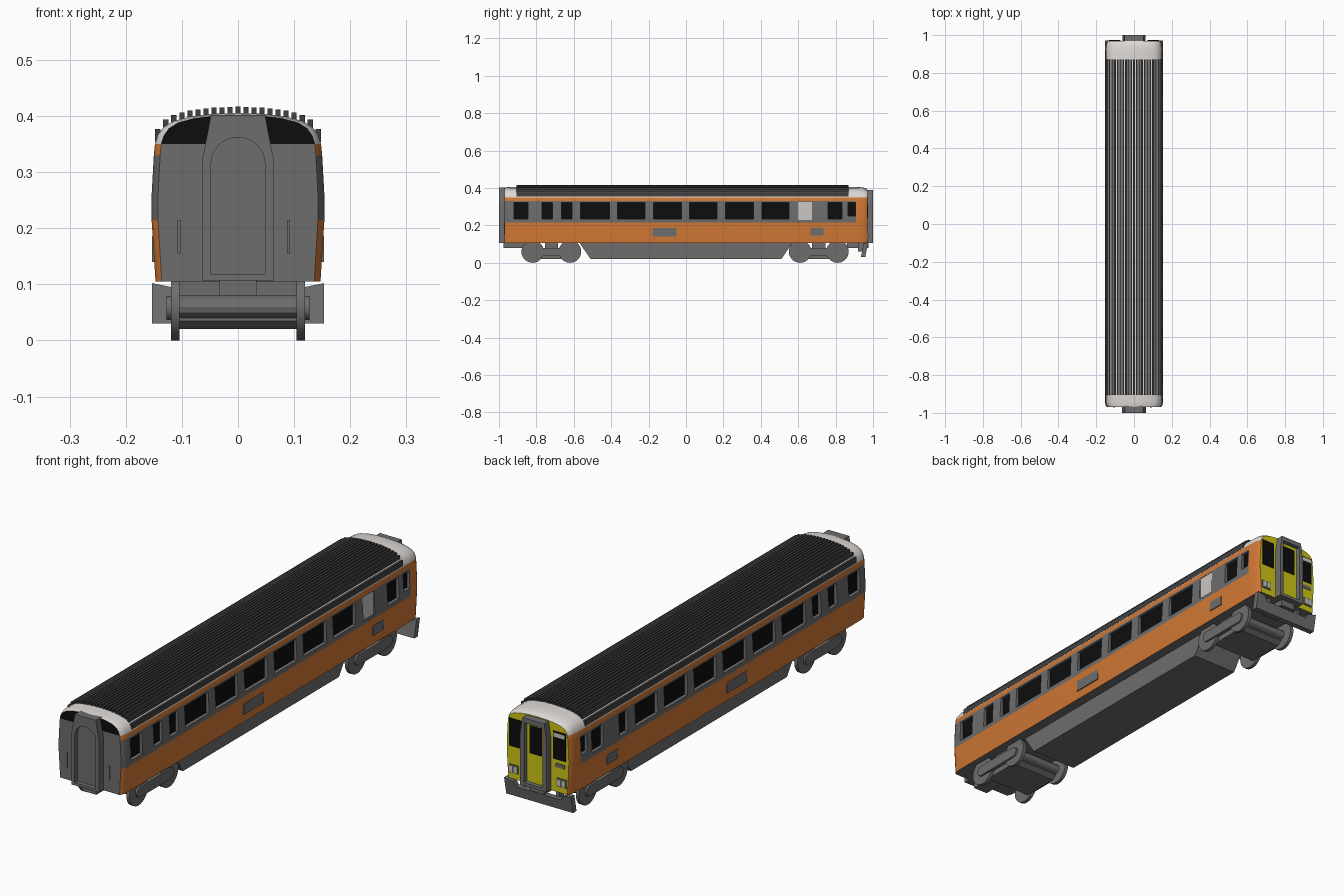
import bpy, bmesh, math

if "Cube" in bpy.data.objects:
    bpy.data.objects.remove(bpy.data.objects["Cube"])

# ---------- colours ----------
COLS = [("orange", (.65, .19, .035)), ("mid_grey", (.155, .155, .155)), ("roof_white", (.72, .69, .67)),
        ("black", (.004, .004, .004)), ("cab_yellow", (.62, .58, .008)), ("rib_dark_grey", (.05, .052, .05)),
        ("pale_grey", (.6, .57, .55))]
ORANGE, GREY, WHITE, BLACK, YELLOW, RIB, PALE = range(7)
MATS = []
for n, c in COLS:
    m = bpy.data.materials.new(n)
    m.diffuse_color = (*c, 1)
    m.use_nodes = True
    m.node_tree.nodes["Principled BSDF"].inputs["Base Color"].default_value = m.diffuse_color
    MATS.append(m)


# ---------- helpers ----------
def finish(name, bm, mat=None, smooth=False):
    bmesh.ops.recalc_face_normals(bm, faces=bm.faces)
    me = bpy.data.meshes.new(name)
    bm.to_mesh(me)
    bm.free()
    ob = bpy.data.objects.new(name, me)
    bpy.context.collection.objects.link(ob)
    for m in (MATS if mat is None else [MATS[mat]]):
        me.materials.append(m)
    if smooth:
        smooth_it(ob)
    return ob


def select(ob):
    bpy.ops.object.select_all(action='DESELECT')
    ob.select_set(True)
    bpy.context.view_layer.objects.active = ob


def smooth_it(ob):
    select(ob)
    bpy.ops.object.shade_smooth_by_angle(angle=math.radians(30))


def add_prism(bm, pts, axis, a, b, mat=0, end_mat=None):
    """Extrude a 2D outline along x or y from a to b; end_mat colours the face at a."""
    def put(t, u, v):
        return (t, u, v) if axis == 'x' else (u, t, v)
    A = [bm.verts.new(put(a, *p)) for p in pts]
    B = [bm.verts.new(put(b, *p)) for p in pts]
    f = bm.faces.new(A)
    f.material_index = mat if end_mat is None else end_mat
    bm.faces.new(B[::-1]).material_index = mat
    for i in range(len(pts)):
        j = (i + 1) % len(pts)
        bm.faces.new((A[i], B[i], B[j], A[j])).material_index = mat


def rect(u0, u1, v0, v1):
    return [(u0, v0), (u1, v0), (u1, v1), (u0, v1)]


def prism(name, pts, axis, a, b, mat, smooth=False):
    bm = bmesh.new()
    add_prism(bm, pts, axis, a, b)
    return finish(name, bm, mat, smooth)


def circle(cu, cv, r, n=28):
    return [(cu + r * math.cos(2 * math.pi * i / n), cv + r * math.sin(2 * math.pi * i / n)) for i in range(n)]


def cut(ob, cutter):
    md = ob.modifiers.new("cut", 'BOOLEAN')
    md.operation, md.solver, md.object = 'DIFFERENCE', 'EXACT', cutter
    select(ob)
    bpy.ops.object.modifier_apply(modifier="cut")
    bpy.data.objects.remove(cutter)


# ---------- body shell ----------
HALF = [(.147, .105), (.154, .215), (.1545, .25), (.150, .33), (.148, .35), (.143, .366), (.133, .38),
        (.115, .391), (.085, .399), (.045, .404), (0, .4055)]
STATIONS = [(-.97, .925, .93), (-.96, .97, .97), (-.94, 1, 1), (.91, 1, 1), (.945, .985, .96), (.96, .96, .88),
            (.97, .92, .76)]
bm = bmesh.new()
rings = []
for y, sx, k in STATIONS:
    ring = [(x, z) for x, z in HALF] + [(-x, z) for x, z in HALF[-2::-1]]
    rings.append([bm.verts.new((x * sx, y, z if z <= .35 else .35 + (z - .35) * k)) for x, z in ring])
n = len(rings[0])
for r, s in zip(rings, rings[1:]):
    for i in range(n):
        j = (i + 1) % n
        f = bm.faces.new((r[i], r[j], s[j], s[i]))
        c = f.calc_center_median()
        band = .215 < c.z < .33 and c.y < .91
        f.material_index = GREY if (i == n - 1 or band) else WHITE if c.z > .35 else ORANGE
for r, back in ((rings[0], False), (rings[-1], True)):
    for i in range(len(HALF) - 1):
        vs = [r[i], r[i + 1], r[n - 2 - i], r[n - 1 - i]]
        f = bm.faces.new(list(dict.fromkeys(vs)))
        f.material_index = YELLOW if back else BLACK if f.calc_center_median().z > .35 else GREY
body = finish("carriage_body", bm)

# side windows cut as recesses, black at the back of each
WIN = [(-.92, -.845), (-.77, -.715), (-.665, -.61), (-.565, -.41), (-.365, -.22), (-.175, -.025), (.02, .165),
       (.21, .36), (.405, .55), (.76, .835), (.865, .905)]
bm = bmesh.new()
for s in (-1, 1):
    for y0, y1 in WIN:
        add_prism(bm, rect(y0, y1, .25 if y0 > .85 else .233, .322), 'x', s * .140, s * .2, GREY, BLACK)
add_prism(bm, rect(.6, .655, .233, .322), 'x', -.140, -.2, GREY, BLACK)
add_prism(bm, rect(.6, .675, .23, .325), 'x', .149, .2, GREY, PALE)
cut(body, finish("window_cutter", bm))
smooth_it(body)

# grey vent panels on the lower sides
for s, side in ((-1, "left"), (1, "right")):
    for y0, y1, z0 in ((-.18, -.05, .14), (.665, .735, .145)):
        prism(f"vent_panel_{side}", rect(y0, y1, z0, .185), 'x', s * .146, s * .1535, GREY)

# ---------- roof ribs ----------
bm = bmesh.new()


def roof_z(x):
    for (x1, z1), (x0, z0) in zip(HALF[4:], HALF[5:]):
        if x0 <= x <= x1:
            return z0 + (z1 - z0) * (x - x0) / (x1 - x0)


for i in range(-10, 11):
    x = i * .0143
    z = roof_z(abs(x))
    add_prism(bm, rect(x - .0046, x + .0046, z - .012, z + .011), 'y', -.905, .87)
finish("roof_ribs", bm, RIB)


# ---------- end gangways ----------
def gangway(name, s, w, wt, top, hole, door_mat):
    bm = bmesh.new()
    add_prism(bm, [(-w, .107), (w, .107), (w, .325), (wt, top), (-wt, top), (-w, .325)], 'y', s * .955, s, GREY)
    ob = finish(name, bm)
    bm = bmesh.new()
    add_prism(bm, hole, 'y', s * .982, s * 1.1, GREY, door_mat)
    cut(ob, finish("gangway_cutter", bm))


arch = [(-.048, .118), (.048, .118)] + [(.048 * math.cos(a), .315 + .047 * math.sin(a))
                                        for a in [math.pi * i / 14 for i in range(15)]]
gangway("front_gangway", -1, .063, .048, .402, arch, GREY)
gangway("rear_gangway", 1, .06, .05, .388, rect(-.042, .042, .12, .368), YELLOW)
prism("rear_door_window", rect(-.028, .028, .24, .355), 'y', .980, .984, BLACK)
for x in (-.105, .09):
    prism("front_handrail", rect(x - .0025, x + .0025, .155, .215), 'y', -.974, -.968, GREY)

# ---------- yellow cab end details ----------
for s, side in ((-1, "left"), (1, "right")):
    def plate(name, x0, x1, z0, z1, mat, out=.973):
        prism(f"{name}_{side}", rect(s * x0, s * x1, z0, z1), 'y', .966, out, mat)
    plate("cab_window", .072, .13, .24, .355, BLACK)
    plate("lamp_cluster", .088, .132, .13, .165, GREY)
    for x in (.092, .112):
        plate("lamp", x, x + .016, .135, .16, PALE, .975)
    if s < 0:
        plate("destination_blind", .075, .127, .333, .35, PALE, .975)
        plate("cab_vent", .082, .125, .208, .224, GREY)

# ---------- underframe ----------
prism("underframe_box", [(-.57, .108), (-.51, .02), (.51, .02), (.57, .108)], 'x', -.105, .105, GREY)
for s in (-1, 1):
    prism("coupler", rect(-.033, .033, .08, .108), 'y', s * .86, s * .975, GREY)

# ---------- bogies and wheels ----------
for yc, end in ((-.72, "front"), (.71, "rear")):
    prism(f"{end}_bogie_block", [(yc - .1, .035), (yc - .08, .02), (yc + .08, .02), (yc + .1, .035),
                                 (yc + .1, .07), (yc + .08, .08), (yc - .08, .08), (yc - .1, .07)],
          'x', -.105, .105, GREY)
    prism(f"{end}_bogie_pivot", rect(yc - .035, yc + .035, .075, .108), 'x', -.105, .105, GREY)
    for s in (-1, 1):
        # side frame with rounded ends
        bar = [(yc + math.copysign(.1, math.cos(a)) + .022 * math.cos(a), .058 + .022 * math.sin(a))
               for a in [math.pi * (i + .5) / 8 for i in range(16)]]
        prism(f"{end}_bogie_side_frame", bar, 'x', s * .112, s * .127, GREY, True)
        for d in (-.1, .1):
            prism(f"{end}_wheel", circle(yc + d, .06, .06), 'x', s * .104, s * .119, GREY, True)
    for d in (-.1, .1):
        prism(f"{end}_axle", circle(yc + d, .06, .02, 12), 'x', -.11, .11, GREY, True)

# ---------- rear obstacle deflector ----------
U = [(-.153, .03), (.153, .03), (.153, .102), (.113, .094), (.105, .075), (-.105, .075), (-.113, .094), (-.153, .102)]
plow = prism("obstacle_deflector", U, 'y', .942, .965, GREY)
for v in plow.data.vertices:
    v.co.y += (v.co.z - .065) * .2
for s in (-1, 1):
    prism("deflector_bracket", rect(s * .07, s * .085, .06, .108), 'y', .92, .95, GREY)
